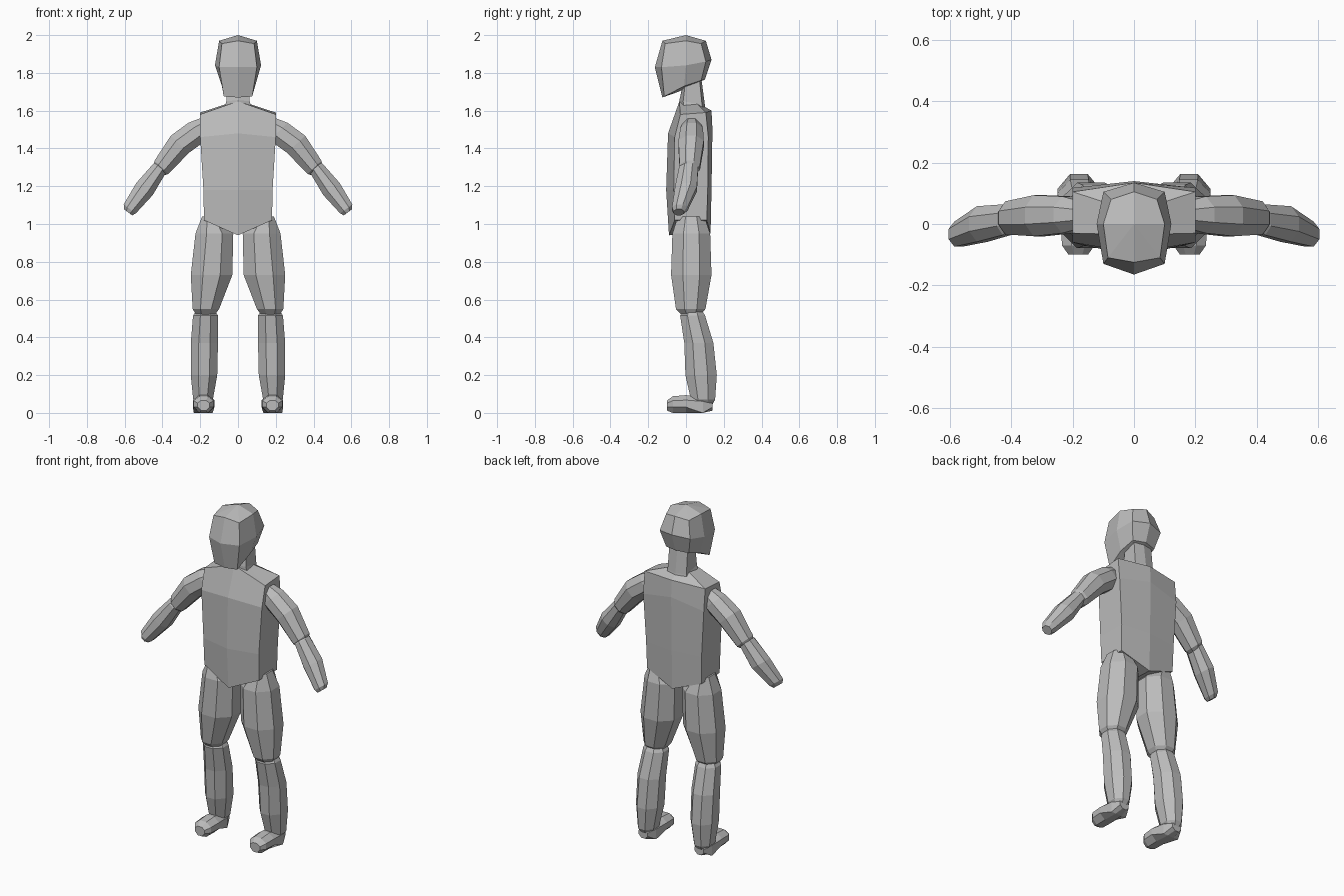
import bpy, bmesh, math
from mathutils import Vector

grey = bpy.data.materials.new("plain grey")
grey.diffuse_color = (0.5, 0.5, 0.5, 1)


def loft(name, rings, top=None, bottom=None):
    """Skin closed rings in order; optional centre points close the ends as fans."""
    bm = bmesh.new()
    rows = [[bm.verts.new(p) for p in ring] for ring in rings]
    n = len(rows[0])
    for a, b in zip(rows, rows[1:]):
        for i in range(n):
            j = (i + 1) % n
            bm.faces.new((a[i], a[j], b[j], b[i]))
    for row, tip in ((rows[0], bottom), (rows[-1], top)):
        if tip:
            v = bm.verts.new(tip)
            for i in range(n):
                bm.faces.new((row[i], row[(i + 1) % n], v))
        else:
            bm.faces.new(row)
    bmesh.ops.recalc_face_normals(bm, faces=bm.faces)
    mesh = bpy.data.meshes.new(name)
    bm.to_mesh(mesh)
    bm.free()
    mesh.materials.append(grey)
    ob = bpy.data.objects.new(name, mesh)
    bpy.context.collection.objects.link(ob)
    return ob


def mirrored(half):
    """Half outline from front centre to back centre, completed on the other side."""
    return half + [(-x, y, z) for x, y, z in half[-2:0:-1]]


def limb(name, u, v, stations, sides=8):
    """Faceted limb from (x, y, z, radius along u, radius along v), on both sides."""
    u, v = Vector(u).normalized(), Vector(v).normalized()
    grow = 1 / math.cos(math.pi / sides)
    for side, s in (("left", 1), ("right", -1)):
        rings = []
        for x, y, z, ru, rv in stations:
            ring = []
            for i in range(sides):
                a = 2 * math.pi * (i + 0.5) / sides
                p = Vector((x, y, z)) + grow * (u * ru * math.cos(a) + v * rv * math.sin(a))
                ring.append((p.x * s, p.y, p.z))
            rings.append(ring)
        loft(f"{side}_{name}", rings)


# Head: jaw, cheek and crown outlines
loft("head", [mirrored(r) for r in (
    [(0, -.125, 1.67), (.075, -.115, 1.675), (.085, -.01, 1.73), (.075, .08, 1.76), (0, .1, 1.765)],
    [(0, -.165, 1.83), (.1, -.13, 1.83), (.122, 0, 1.84), (.1, .105, 1.86), (0, .135, 1.87)],
    [(0, -.125, 1.97), (.085, -.11, 1.955), (.1, 0, 1.97), (.075, .08, 1.955), (0, .105, 1.97)],
)], top=(0, 0, 2.0), bottom=(0, -.04, 1.70))

# Neck
loft("neck", [mirrored(r) for r in (
    [(0, -.035, 1.60), (.075, -.01, 1.60), (.075, .09, 1.58), (0, .11, 1.58)],
    [(0, -.035, 1.655), (.062, -.015, 1.65), (.062, .085, 1.63), (0, .10, 1.63)],
    [(0, -.01, 1.77), (.06, .0, 1.78), (.06, .07, 1.78), (0, .08, 1.78)],
)])

# Torso: hip, waist, chest and shoulder outlines
loft("torso", [mirrored(r) for r in (
    [(0, -.09, .94), (.18, -.06, 1.02), (.18, .11, 1.02), (0, .13, .95)],
    [(0, -.105, 1.18), (.183, -.065, 1.18), (.183, .115, 1.18), (0, .135, 1.18)],
    [(0, -.095, 1.48), (.2, -.06, 1.46), (.2, .118, 1.46), (0, .14, 1.50)],
    [(0, -.035, 1.65), (.2, -.03, 1.58), (.2, .105, 1.59), (0, .135, 1.60)],
)], top=(0, .04, 1.655), bottom=(0, .02, .955))

# Arms
Y = (0, 1, 0)
limb("upper_arm", (.72, 0, .69), Y, [
    (.165, .03, 1.525, .05, .045), (.215, .03, 1.49, .066, .06),
    (.308, .027, 1.422, .066, .067), (.405, .02, 1.30, .051, .054),
    (.418, .018, 1.284, .038, .038)])
limb("forearm", (.8, 0, .6), Y, [
    (.398, .016, 1.315, .028, .03), (.415, .014, 1.295, .041, .05),
    (.495, 0, 1.185, .054, .058), (.573, -.033, 1.08, .04, .041),
    (.582, -.038, 1.062, .027, .028)])

# Legs
X = (1, 0, 0)
limb("thigh", X, Y, [
    (.145, .027, 1.04, .045, .07), (.125, .028, .95, .1, .1),
    (.14, .028, .73, .11, .107), (.17, .025, .55, .07, .078),
    (.172, .025, .52, .05, .05)])
limb("shin", X, Y, [
    (.172, .035, .55, .045, .045), (.172, .035, .515, .066, .066),
    (.178, .068, .37, .072, .077), (.18, .08, .2, .07, .083),
    (.185, .09, .07, .052, .064), (.185, .092, .04, .03, .045)])
limb("foot", X, (0, 0, 1), [
    (.182, -.1, .042, .032, .024), (.182, -.07, .048, .053, .04),
    (.182, .0, .049, .057, .045), (.184, .09, .045, .05, .038),
    (.185, .14, .04, .03, .024)])
# Soles flattened onto the ground
for side in ("left", "right"):
    for vert in bpy.data.objects[f"{side}_foot"].data.vertices:
        if vert.co.z < .03:
            vert.co.z = 0 if -.09 < vert.co.y < .12 else .012
